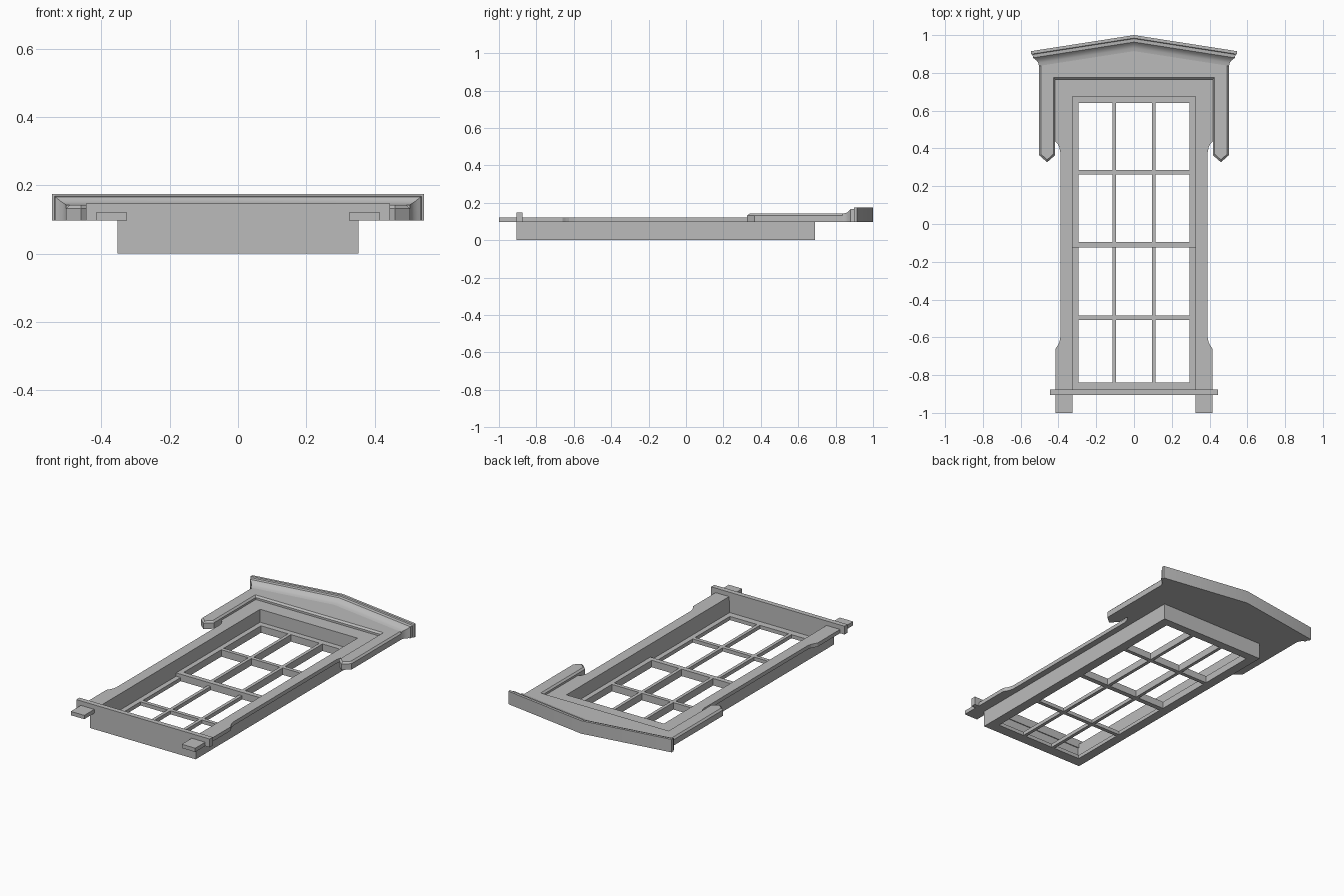
import bpy
import bmesh

old = bpy.data.objects.get("Cube")
if old:
    bpy.data.objects.remove(old, do_unlink=True)

# Single painted colour
GREY = (0.5, 0.5, 0.5, 1.0)
paint = bpy.data.materials.new("grey_paint")
paint.use_nodes = True
paint.diffuse_color = GREY
paint.node_tree.nodes["Principled BSDF"].inputs["Base Color"].default_value = GREY

BACK = 0.097  # wall plane: trim sits in front, frame behind


def finish(name, bm):
    bmesh.ops.recalc_face_normals(bm, faces=bm.faces)
    mesh = bpy.data.meshes.new(name)
    bm.to_mesh(mesh)
    bm.free()
    mesh.materials.append(paint)
    obj = bpy.data.objects.new(name, mesh)
    bpy.context.collection.objects.link(obj)
    return obj


def extrude_up(bm, height):
    ext = bmesh.ops.extrude_face_region(bm, geom=bm.faces[:])
    verts = [g for g in ext["geom"] if isinstance(g, bmesh.types.BMVert)]
    bmesh.ops.translate(bm, verts=verts, vec=(0, 0, height))


def slab(name, points, z0, z1, chamfer=0):
    """Extruded outline with an optional chamfer round its front face."""
    bm = bmesh.new()
    bm.faces.new([bm.verts.new((x, y, z0)) for x, y in points])
    extrude_up(bm, z1 - z0)
    if chamfer:
        top = [e for e in bm.edges if all(v.co.z > z1 - 0.001 for v in e.verts)]
        bmesh.ops.bevel(bm, geom=top, offset=chamfer, segments=1, affect='EDGES')
    return finish(name, bm)


def mirrored(half):
    """Close an outline from its right-hand half."""
    return half + [(-x, y) for x, y in reversed(half) if x]


def lattice(name, xs, ys, z0, z1):
    """Grid of bars: every second cell in both directions is a hole."""
    bm = bmesh.new()
    grid = [[bm.verts.new((x, y, z0)) for y in ys] for x in xs]
    for i in range(len(xs) - 1):
        for j in range(len(ys) - 1):
            if i % 2 == 0 or j % 2 == 0:
                bm.faces.new((grid[i][j], grid[i + 1][j],
                              grid[i + 1][j + 1], grid[i][j + 1]))
    extrude_up(bm, z1 - z0)
    return finish(name, bm)


# Deep box frame behind the trim
lattice("box_frame", [-0.352, -0.325, 0.325, 0.352],
        [-0.905, -0.88, 0.675, 0.69], 0, BACK)

# Two sashes, the upper one standing in front
bars = [0.095, 0.115, 0.295, 0.325]
sash_x = [-x for x in reversed(bars)] + bars
lattice("upper_sash", sash_x, [-0.125, -0.095, 0.262, 0.285, 0.64, 0.675], 0, 0.042)
lattice("lower_sash", sash_x, [-0.88, -0.84, -0.508, -0.485, -0.125, -0.1], 0, 0.022)

# Flat casing with shaped shoulders
casing = [(0.325, 0.675), (0.325, -1), (0.415, -1), (0.415, -0.66),
          (0.405, -0.645), (0.395, -0.625), (0.39, -0.6), (0.39, 0.38),
          (0.395, 0.405), (0.405, 0.425), (0.42, 0.44), (0.42, 0.78)]
slab("casing", mirrored(casing), BACK, 0.12)

# Sill bar
slab("sill", mirrored([(0.445, -0.905), (0.445, -0.875)]), BACK, 0.147)

# Gabled hood board with pointed side drops
SLOPE = 0.156
hood = [(0, 0.93), (0.503, 0.93 - SLOPE * 0.503), (0.503, 0.365), (0.46, 0.327),
        (0.417, 0.365), (0.417, 0.765)]
right = hood[1:]
slab("hood_board", [hood[0]] + right + [(-x, y) for x, y in reversed(right)],
     BACK, 0.142, chamfer=0.01)

# Crown moulding: (drop below ridge, half width, front height) lofted with returns
profile = [(0, 0.545, 0.175), (0.016, 0.545, 0.175), (0.019, 0.537, 0.168),
           (0.037, 0.535, 0.166), (0.045, 0.525, 0.158), (0.055, 0.515, 0.15),
           (0.068, 0.507, 0.145), (0.085, 0.503, 0.142)]
bm = bmesh.new()
rings = []
for drop, w, z in profile:
    line = [(x, 1 - SLOPE * abs(x) - drop) for x in (-w, 0, w)]
    ring = [(x, y, z) for x, y in line] + [(x, y, BACK) for x, y in reversed(line)]
    rings.append([bm.verts.new(p) for p in ring])
for a, b in zip(rings, rings[1:]):
    for k in range(6):
        n = (k + 1) % 6
        bm.faces.new((a[k], a[n], b[n], b[k]))
for ring in (rings[0], rings[-1]):
    bm.faces.new((ring[0], ring[1], ring[4], ring[5]))
    bm.faces.new((ring[1], ring[2], ring[3], ring[4]))
crown = finish("crown_moulding", bm)
bpy.context.view_layer.objects.active = crown
crown.select_set(True)
bpy.ops.object.shade_smooth_by_angle(angle=0.5)
crown.select_set(False)
